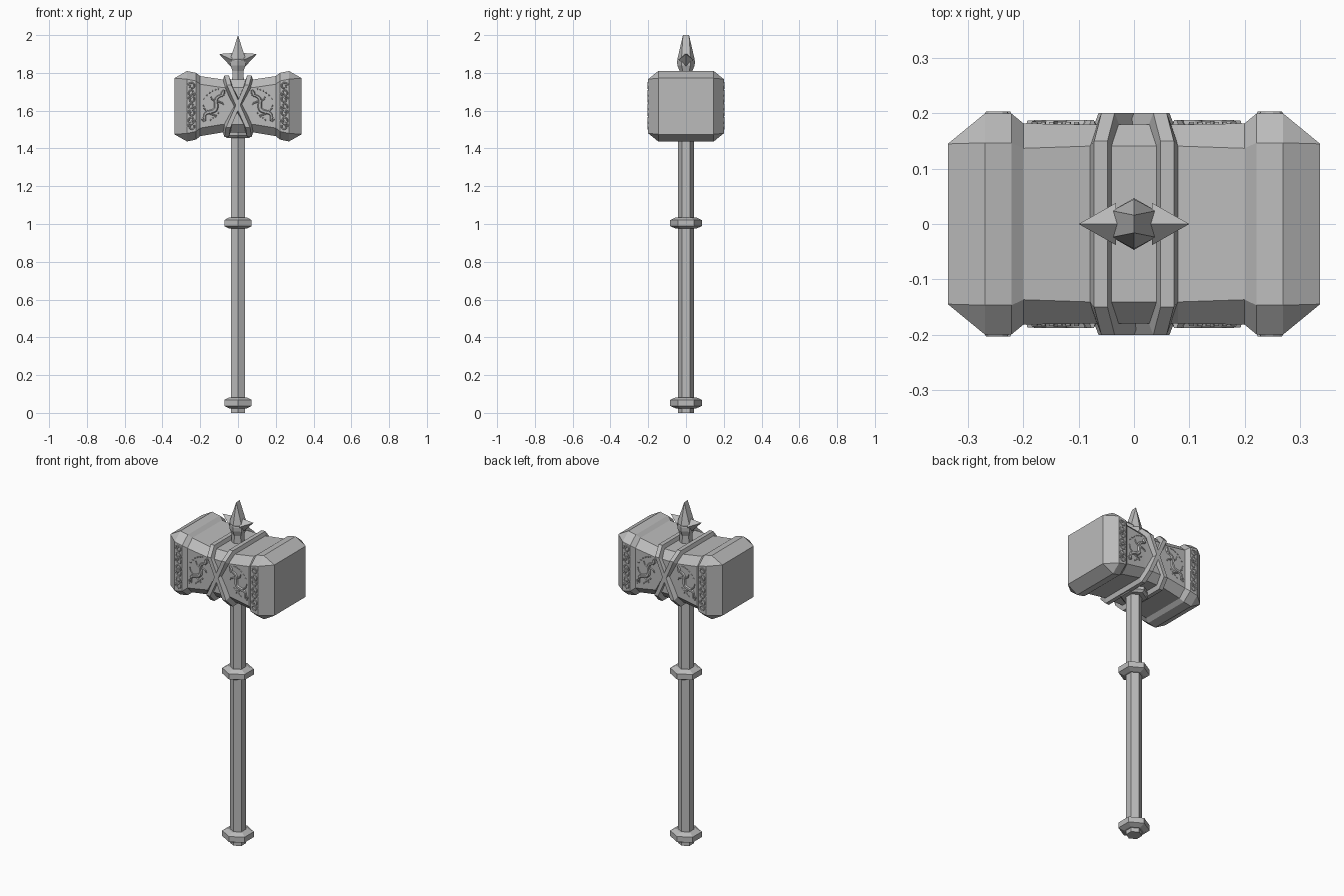
import bpy, bmesh, math
from mathutils import Vector, Matrix

cube = bpy.data.objects.get("Cube")
if cube:
    bpy.data.objects.remove(cube, do_unlink=True)

GREY = (0.5, 0.5, 0.5, 1)
steel = bpy.data.materials.new("grey_steel")
steel.use_nodes = True
steel.diffuse_color = GREY
steel.node_tree.nodes["Principled BSDF"].inputs["Base Color"].default_value = GREY


def add_object(name, bm, mirror=None):
    bmesh.ops.recalc_face_normals(bm, faces=bm.faces)
    mesh = bpy.data.meshes.new(name)
    bm.to_mesh(mesh)
    bm.free()
    mesh.materials.append(steel)
    ob = bpy.data.objects.new(name, mesh)
    bpy.context.collection.objects.link(ob)
    if mirror:
        mod = ob.modifiers.new("Mirror", "MIRROR")
        mod.use_axis = mirror
        mod.use_mirror_merge = False
    return ob


def loft(bm, rings, closed=False):
    """Skin equal-length rings; cap the ends unless the loft is closed."""
    vs = [[bm.verts.new(p) for p in r] for r in rings]
    n = len(vs[0])
    for i in range(len(vs) if closed else len(vs) - 1):
        a, b = vs[i], vs[(i + 1) % len(vs)]
        for j in range(n):
            k = (j + 1) % n
            bm.faces.new((a[j], a[k], b[k], b[j]))
    if not closed:
        bm.faces.new(vs[0])
        bm.faces.new(vs[-1])


def hex_lathe(name, profile):
    """Six-sided solid with corners towards front and back."""
    rings = []
    for r, z in profile:
        rings.append([(r * math.sin(i * math.pi / 3), r * math.cos(i * math.pi / 3), z)
                      for i in range(6)])
    bm = bmesh.new()
    loft(bm, rings)
    return add_object(name, bm)


def octagon(y_out, y_in, z_low, z_high, cut):
    return [(y_in, z_high), (y_out, z_high - cut), (y_out, z_low + cut), (y_in, z_low),
            (-y_in, z_low), (-y_out, z_low + cut), (-y_out, z_high - cut), (-y_in, z_high)]


# Shaft, grip rings and socket collar
hex_lathe("shaft", [(0.043, 0), (0.043, 1.52)])
ring = [(0.055, -0.029), (0.084, -0.016), (0.084, 0.016), (0.055, 0.029)]
for name, z in (("pommel_ring", 0.053), ("middle_ring", 1.005)):
    hex_lathe(name, [(r, z + h) for r, h in ring])
hex_lathe("socket_collar", [(0.07, 1.455), (0.084, 1.468), (0.084, 1.5)])

# Head: waisted block with bevelled striking ends
half = [(0.337, 0.145, 0.145, 1.475, 1.772, 0),
        (0.27, 0.2, 0.147, 1.437, 1.81, 0.043),
        (0.222, 0.2, 0.147, 1.447, 1.8, 0.043),
        (0.2, 0.182, 0.137, 1.465, 1.783, 0.043),
        (0.08, 0.18, 0.141, 1.485, 1.765, 0.043)]
stations = [(-s[0],) + s[1:] for s in half] + half[::-1]
bm = bmesh.new()
loft(bm, [[(s[0], y, z) for y, z in octagon(*s[1:])] for s in stations])
bmesh.ops.remove_doubles(bm, verts=bm.verts, dist=0.0005)
add_object("hammer_head", bm)

# Crossed straps wrapped around the head
inner = octagon(0.175, 0.137, 1.49, 1.758, 0.043)
outer = octagon(0.201, 0.15, 1.46, 1.786, 0.05)
lean = [0.06, 0.047, -0.052, -0.06, -0.06, -0.052, 0.047, 0.06]
for name, side in (("strap_left", 1), ("strap_right", -1)):
    bm = bmesh.new()
    rings = []
    for x, i, o in zip(lean, inner, outer):
        x *= side
        rings.append([(x - 0.022, *i), (x + 0.022, *i), (x + 0.012, *o), (x - 0.012, *o)])
    loft(bm, rings, closed=True)
    add_object(name, bm)

# Finial neck with a swollen collar
hex_lathe("finial_neck", [(0.036, 1.75), (0.034, 1.81), (0.046, 1.84),
                          (0.047, 1.865), (0.036, 1.885)])

# Finial blade: ridged spike ending in a short edge
bm = bmesh.new()
base = [(0.04, 0.024), (0, 0.045), (-0.04, 0.024), (-0.04, -0.024), (0, -0.045), (0.04, -0.024)]
tip = [(0, 0.016)] * 3 + [(0, -0.016)] * 3
loft(bm, [[(x * 0.7, y * 0.75, 1.83) for x, y in base],
          [(x, y, 1.875) for x, y in base],
          [(x, y, 2.0) for x, y in tip]])
bmesh.ops.remove_doubles(bm, verts=bm.verts, dist=0.0005)
add_object("finial_spike", bm)

# Side barbs of the finial
bm = bmesh.new()
point = bm.verts.new((0.1, 0, 1.9))
root = [bm.verts.new(p) for p in ((0.03, 0, 1.905), (0.033, 0.038, 1.87),
                                  (0.03, 0, 1.825), (0.033, -0.038, 1.87))]
bm.faces.new(root)
for i in range(4):
    bm.faces.new((root[i], root[(i + 1) % 4], point))
add_object("finial_barbs", bm, (True, False, False))


def tube(bm, path, radii, depth, y):
    """Flattened raised line on the front face, following (x, z) points."""
    pts = [Vector((x, 0, z)) for x, z in path]
    rings = []
    for i, p in enumerate(pts):
        d = (pts[min(i + 1, len(pts) - 1)] - pts[max(i - 1, 0)]).normalized()
        across = Vector((d.z, 0, -d.x)) * radii[i]
        rings.append([p + across * math.cos(a) + Vector((0, y - depth * math.sin(a), 0))
                      for a in (k * math.pi / 3 for k in range(6))])
    loft(bm, rings)


# Coiled serpent reliefs on all four panels
bm = bmesh.new()
steps = 22
body, widths = [], []
for i in range(steps + 1):
    t = i / steps
    wave = 0.017 * math.sin(t * 3.2 * math.pi) * (1 - 0.3 * t)
    body.append((0.175 - 0.095 * t + wave * 0.8, 1.55 + 0.14 * t + wave * 0.6))
    widths.append(0.004 + 0.008 * math.sin(math.pi * min(1, t * 0.9 + 0.08)))
tube(bm, body, widths, 0.009, -0.18)
# head, curled tail and claws
tube(bm, [(0.088, 1.675), (0.079, 1.695), (0.075, 1.71)], [0.006, 0.012, 0.005], 0.01, -0.18)
tube(bm, [(0.172, 1.552), (0.186, 1.543), (0.191, 1.557), (0.181, 1.565)],
     [0.006, 0.005, 0.004, 0.002], 0.008, -0.18)
for x, z, dx, dz in ((0.11, 1.65, -0.028, -0.01), (0.115, 1.645, 0.025, 0.017),
                     (0.15, 1.585, -0.03, -0.012), (0.155, 1.59, 0.024, 0.022)):
    tube(bm, [(x, z), (x + dx, z + dz), (x + dx * 1.2, z + dz * 2)],
         [0.005, 0.004, 0.002], 0.007, -0.18)
add_object("serpent_reliefs", bm, (True, True, False))

# Dashed accents around the serpents
bm = bmesh.new()
for i in range(6):
    x, z = 0.1 + 0.015 * i, 1.715 - 0.004 * i * i * 0.5
    tube(bm, [(x, z), (x + 0.008, z - 0.003)], [0.003] * 2, 0.004, -0.181)
for i in range(4):
    x, z = 0.1 + 0.014 * i, 1.59 - 0.012 * i
    tube(bm, [(x, z), (x + 0.007, z - 0.006)], [0.003] * 2, 0.004, -0.181)
add_object("dash_accents", bm, (True, True, False))

# Scroll chain borders near the striking ends
bm = bmesh.new()
links = 7
for i in range(links):
    z = 1.515 + i * 0.036
    curl = []
    for k in range(13):
        a = k * math.pi / 6 * 1.25 + i * math.pi
        r = 0.02 - 0.001 * k
        curl.append((0.246 + r * math.cos(a), z + r * math.sin(a)))
    tube(bm, curl, [0.0045] * 13, 0.005, -0.199)
add_object("scroll_borders", bm, (True, True, False))
